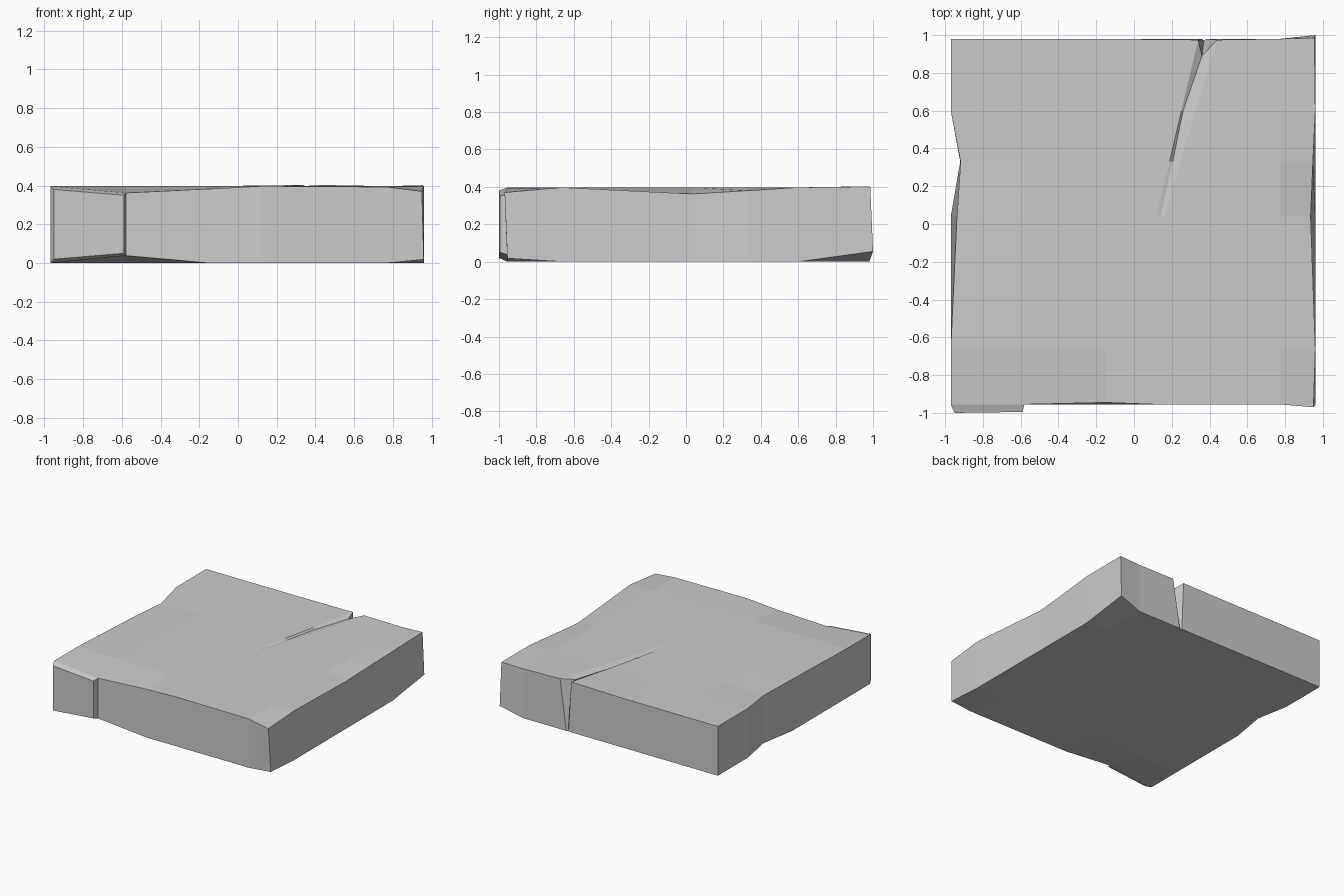
import bpy, bmesh

if "Cube" in bpy.data.objects:
    bpy.data.objects.remove(bpy.data.objects["Cube"])

cols = [-0.97, -0.58, -0.15, 0.34, 0.36, 0.44, 0.77, 0.96]
rows = [-1.0, -0.955, -0.66, 0.04, 0.33, 0.6, 0.98]

# chipped and worn points: (column, row) -> position
top_wear = {
    (0, 0): (-0.95, -1.0, 0.38), (1, 0): (-0.59, -0.995, 0.35),
    (1, 1): (-0.58, -0.955, 0.362), (2, 1): (-0.15, -0.945, 0.383),
    (6, 1): (0.77, -0.955, 0.393), (7, 1): (0.95, -0.97, 0.37),
    (0, 3): (-0.937, 0.04, 0.39), (0, 4): (-0.918, 0.33, 0.382),
    (7, 3): (0.935, 0.04, 0.362), (7, 4): (0.947, 0.33, 0.38),
    (4, 4): (0.205, 0.33, 0.388), (4, 5): (0.26, 0.6, 0.383),
    (3, 6): (0.34, 0.975, 0.403), (4, 6): (0.36, 0.89, 0.385),
    (5, 6): (0.44, 0.975, 0.403), (7, 6): (0.955, 0.985, 0.402),
}
bottom_wear = {
    (0, 0): (-0.95, -1.0, 0.02), (1, 0): (-0.59, -0.995, 0.05),
    (1, 1): (-0.58, -0.955, 0.038), (7, 1): (0.96, -0.955, 0.018),
    (0, 4): (-0.92, 0.33, 0.0), (4, 6): (0.37, 0.97, 0.0),
    (3, 6): (0.36, 0.98, 0.0), (5, 6): (0.38, 0.98, 0.0),
    (7, 6): (0.96, 1.0, 0.055),
}


def point(c, r, z, wear):
    if (c, r) in wear:
        return wear[c, r]
    x, y = cols[c], rows[r]
    if c in (3, 4, 5):  # crack columns converge toward the slab centre
        t = max(0.0, (y - 0.04) / 0.94)
        tip = 0.14 + (c - 4) * 0.02
        x = tip + (x - tip) * t
    return (x, y, z)


bm = bmesh.new()
cells = [(c, r) for r in range(len(rows) - 1) for c in range(len(cols) - 1)
         if r > 0 or c == 0]  # the front row exists only at the left ledge
edges = {}
for z, wear, name in ((0.397, top_wear, "top"), (0.0, bottom_wear, "bottom")):
    verts = {}
    for c, r in cells:
        keys = [(c, r), (c + 1, r), (c + 1, r + 1), (c, r + 1)]
        for k in keys:
            if k not in verts:
                verts[k] = bm.verts.new(point(*k, z, wear))
        loop = [verts[k] for k in keys]
        bm.faces.new(loop if name == "top" else loop[::-1])
        if name == "top":
            for a, b in zip(keys, keys[1:] + keys[:1]):
                edges[a, b] = True
    if name == "top":
        top = verts
    else:
        bottom = verts

# side walls along the outline
for a, b in edges:
    if (b, a) not in edges:
        bm.faces.new((top[b], top[a], bottom[a], bottom[b]))

bmesh.ops.recalc_face_normals(bm, faces=bm.faces)
mesh = bpy.data.meshes.new("stone_slab")
bm.to_mesh(mesh)
bm.free()
slab = bpy.data.objects.new("stone_slab", mesh)
bpy.context.collection.objects.link(slab)
